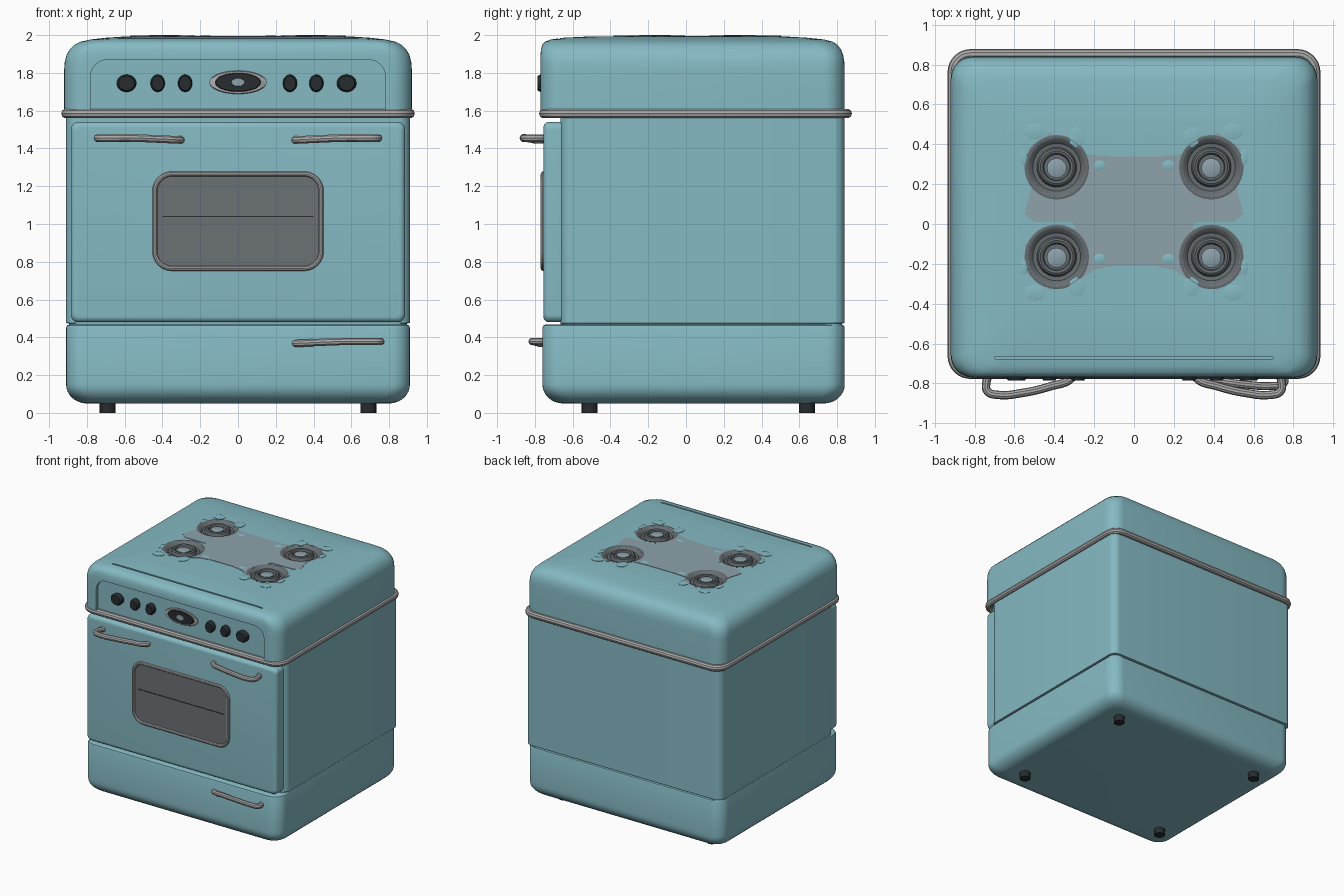
import bpy, bmesh, math
from math import sin, cos, pi

if "Cube" in bpy.data.objects:
    bpy.data.objects.remove(bpy.data.objects["Cube"])


def material(name, r, g, b):
    m = bpy.data.materials.new(name)
    m.diffuse_color = (r, g, b, 1)
    m.use_nodes = True
    m.node_tree.nodes["Principled BSDF"].inputs["Base Color"].default_value = m.diffuse_color
    return m


TEAL = material("teal enamel", 0.235, 0.49, 0.55)
CHROME = material("chrome grey", 0.40, 0.40, 0.41)
GLASS = material("dark window", 0.145, 0.165, 0.175)
SLATE = material("cooktop slate", 0.27, 0.36, 0.41)
IRON = material("burner iron", 0.13, 0.15, 0.16)
BLACK = material("black plastic", 0.02, 0.025, 0.028)


def rrect(a0, a1, b0, b1, r, n=8):
    """Rounded rectangle outline in 2D."""
    pts = []
    for i, (ca, cb) in enumerate([(a1 - r, b1 - r), (a0 + r, b1 - r), (a0 + r, b0 + r), (a1 - r, b0 + r)]):
        for k in range(n + 1):
            t = (i + k / n) * pi / 2
            pts.append((ca + r * cos(t), cb + r * sin(t)))
    return pts


def oval(a, b, ra, rb, n=32):
    return [(a + ra * cos(2 * pi * k / n), b + rb * sin(2 * pi * k / n)) for k in range(n)]


def select(ob):
    bpy.ops.object.select_all(action='DESELECT')
    ob.select_set(True)
    bpy.context.view_layer.objects.active = ob


def smooth(ob):
    select(ob)
    bpy.ops.object.shade_smooth_by_angle(angle=math.radians(35))


def loft(name, rings, mat, axis='z', shade=True):
    """Skin a stack of (outline, height) rings and cap both ends."""
    bm = bmesh.new()
    rows = [[bm.verts.new((a, b, h) if axis == 'z' else (a, h, b)) for a, b in o] for o, h in rings]
    n = len(rows[0])
    for lo, hi in zip(rows, rows[1:]):
        for k in range(n):
            bm.faces.new((lo[k], lo[(k + 1) % n], hi[(k + 1) % n], hi[k]))
    bm.faces.new(rows[0][::-1])
    bm.faces.new(rows[-1])
    bmesh.ops.recalc_face_normals(bm, faces=bm.faces)
    me = bpy.data.meshes.new(name)
    bm.to_mesh(me)
    bm.free()
    me.materials.append(mat)
    ob = bpy.data.objects.new(name, me)
    bpy.context.collection.objects.link(ob)
    if shade:
        smooth(ob)
    return ob


def tube(name, pts, radius, mat, closed=False):
    """Round rod along a path."""
    cu = bpy.data.curves.new(name, 'CURVE')
    cu.dimensions = '3D'
    cu.bevel_depth, cu.bevel_resolution, cu.use_fill_caps = radius, 3, True
    if closed:
        s = cu.splines.new('POLY')
        s.points.add(len(pts) - 1)
        for p, q in zip(s.points, pts):
            p.co = (*q, 1)
        s.use_cyclic_u = True
    else:
        s = cu.splines.new('BEZIER')
        s.bezier_points.add(len(pts) - 1)
        for p, q in zip(s.bezier_points, pts):
            p.co = q
            p.handle_left_type = p.handle_right_type = 'AUTO'
    ob = bpy.data.objects.new(name, cu)
    bpy.context.collection.objects.link(ob)
    cu.materials.append(mat)
    select(ob)
    bpy.ops.object.convert(target='MESH')
    smooth(bpy.context.view_layer.objects.active)


def cut(ob, cutters):
    for c in cutters:
        c.hide_render = True
        m = ob.modifiers.new("cut", 'BOOLEAN')
        m.operation, m.solver, m.object = 'DIFFERENCE', 'EXACT', c
        select(ob)
        bpy.ops.object.modifier_apply(modifier=m.name)


def slab(i, r=0.1, front=None, side=None, back=None):
    """Body footprint inset by i, or by separate front / side / back amounts."""
    f, s, b = (i if v is None else v for v in (front, side, back))
    return rrect(-0.91 + s, 0.91 - s, -0.76 + f, 0.84 - b, r)


# lower drawer base with rounded underside
rings = [(slab(0.11 * (1 - sin(t)), 0.1), 0.05 + 0.1 * (1 - cos(t))) for t in [k * pi / 16 for k in range(9)]]
rings += [(slab(0), 0.17), (slab(0), 0.45), (slab(0.004), 0.462), (slab(0.015, 0.09), 0.467)]
loft("drawer_base", rings, TEAL)

# oven body, with a shallow seam above the base
loft("oven_body", [(slab(0.015, 0.06, front=0.095), 0.46), (slab(0.015, 0.06, front=0.095), 0.473),
                   (slab(0, 0.06, front=0.095), 0.476), (slab(0, 0.06, front=0.095), 1.59)], TEAL)

# oven door
rings = [(rrect(-0.885, 0.885, 0.48, 1.54, 0.04), -0.66)]
for k in range(7):
    t = k * pi / 12
    i = 0.03 * (1 - cos(t))
    rings.append((rrect(-0.885 + i, 0.885 - i, 0.48 + i, 1.54 - i, 0.04 - i / 2), -0.725 - 0.03 * sin(t)))
loft("oven_door", rings, TEAL, 'y')

# door window, frame and rack line
pane = rrect(-0.44, 0.44, 0.765, 1.265, 0.09)
loft("window_glass", [(pane, -0.75), (pane, -0.757)], GLASS, 'y')
tube("window_frame", [(a, -0.755, b) for a, b in pane], 0.014, CHROME, True)
line = rrect(-0.4, 0.4, 1.036, 1.043, 0.002, 1)
loft("window_rack_line", [(line, -0.755), (line, -0.759)], BLACK, 'y')

# top housing: side, back, front inset and height of each ring
dome = [(0, 0, 0, 1.585), (0, 0, 0, 1.82), (0.003, 0.002, 0, 1.86), (0.012, 0.008, 0, 1.895),
        (0.03, 0.02, 0.002, 1.925), (0.055, 0.04, 0.01, 1.95), (0.09, 0.065, 0.025, 1.966),
        (0.14, 0.11, 0.055, 1.977), (0.22, 0.2, 0.12, 1.986), (0.31, 0.3, 0.24, 1.992), (0.33, 0.32, 0.26, 1.993)]
housing = loft("top_housing", [(slab(0, 0.11, front=f - 0.01, side=s - 0.01, back=b), z) for s, b, f, z in dome],
               TEAL, shade=False)

# cooktop plate: half outline mirrored to the other side
half = [(0.1, -0.21), (0.2, -0.23), (0.3, -0.3), (0.42, -0.33), (0.54, -0.25), (0.55, -0.1), (0.42, -0.04),
        (0.29, -0.02), (0.31, 0.01), (0.5, 0.01), (0.55, 0.05), (0.51, 0.2), (0.53, 0.38), (0.42, 0.46),
        (0.25, 0.35), (0.13, 0.34)]
outline = half + [(-a, b) for a, b in half[::-1]]
plate = loft("cooktop_plate", [(outline, 1.985), (outline, 1.996)], SLATE, shade=False)

# cutters: burner wells, control panel recess, vent slot
burners = [(s * 0.388, y) for s in (-1, 1) for y in (0.285, -0.165)]
wells = [loft("well_cutter", [(oval(x, y, 0.145, 0.145), 1.955), (oval(x, y, 0.145, 0.145), 2.1)], TEAL, shade=False)
         for x, y in burners]
panel = rrect(-0.78, 0.78, 1.50, 1.87, 0.09)
recess = loft("recess_cutter", [(panel, -0.9), (panel, -0.745)], TEAL, 'y', False)
slot_shape = rrect(-0.7, 0.7, -0.678, -0.666, 0.005, 2)
slot = loft("slot_cutter", [(slot_shape, 1.95), (slot_shape, 2.1)], TEAL, shade=False)
cut(housing, wells + [recess, slot])
cut(plate, wells)
for c in wells + [recess, slot]:
    bpy.data.objects.remove(c)
smooth(housing)
smooth(plate)

# burners: dished bowl with raised ring, light cap and enamel grate tips
bowl = [(0.15, 1.955), (0.152, 1.99), (0.162, 1.996), (0.155, 1.9985), (0.142, 1.995), (0.12, 1.972),
        (0.1, 1.97), (0.092, 1.994), (0.082, 2.0), (0.07, 1.996), (0.064, 1.98)]
for x, y in burners:
    loft("burner", [(oval(x, y, r, r), z) for r, z in bowl], IRON)
    cy = y - 0.005
    loft("burner_cap", [(oval(x, cy, 0.05, 0.05), 1.975), (oval(x, cy, 0.05, 0.05), 1.99),
                        (oval(x, cy, 0.042, 0.042), 1.994)], SLATE)
    s, v = (1 if x > 0 else -1), (1 if y > 0 else -1)
    for dx, dy, ra, rb in [(-0.215, 0.01, 0.03, 0.025), (0.165, 0.05, 0.018, 0.04),
                           (0.11, 0.18, 0.05, 0.04), (-0.1, 0.15, 0.04, 0.05)]:
        px, py = x + s * dx, y + v * dy
        loft("grate_tip", [(oval(px, py, ra, rb, 20), 1.985), (oval(px, py, ra, rb, 20), 1.996),
                           (oval(px, py, ra * 0.8, rb * 0.8, 20), 1.998)], TEAL)

# chrome belt around the body
tube("belt_trim", [(a, b, 1.585) for a, b in rrect(-0.91, 0.91, -0.752, 0.852, 0.09)], 0.026, CHROME, True)

# control knobs
for x in (-0.59, -0.425, -0.28, 0.275, 0.415, 0.575):
    r = 0.052 if abs(x) > 0.5 else 0.038
    loft("control_knob", [(oval(x, 1.745, r, 0.046, 24), -0.74), (oval(x, 1.745, r, 0.046, 24), -0.772),
                          (oval(x, 1.745, r * 0.8, 0.038, 24), -0.786)], BLACK, 'y')

# oval dial in the middle of the panel
for name, ra, rb, y, mat in [("dial_rim", 0.152, 0.062, -0.758, CHROME), ("dial_face", 0.122, 0.05, -0.766, BLACK),
                             ("dial_centre", 0.035, 0.022, -0.77, SLATE)]:
    loft(name, [(oval(0, 1.75, ra, rb), -0.74), (oval(0, 1.75, ra, rb), y + 0.004),
                (oval(0, 1.75, ra * 0.96, rb * 0.94), y)], mat, 'y')

# bowed handles: two on the door, one on the drawer
bow = [(0.30, -0.74, -0.01), (0.315, -0.775, -0.01), (0.42, -0.815, -0.005), (0.56, -0.848, 0),
       (0.68, -0.858, 0), (0.735, -0.84, 0), (0.74, -0.79, 0), (0.72, -0.74, 0)]
for s in (-1, 1):
    tube("door_handle", [(s * x, y, 1.455 + z) for x, y, z in bow], 0.021, CHROME)
tube("drawer_handle", [(x * 1.04 - 0.015, -0.74 + (y + 0.74) * 0.62, 0.378 + z) for x, y, z in bow], 0.02, CHROME)

# feet
for x in (-0.69, 0.69):
    for y in (-0.51, 0.64):
        foot = oval(x, y, 0.042, 0.042, 20)
        loft("foot", [(foot, 0), (foot, 0.07)], BLACK)
